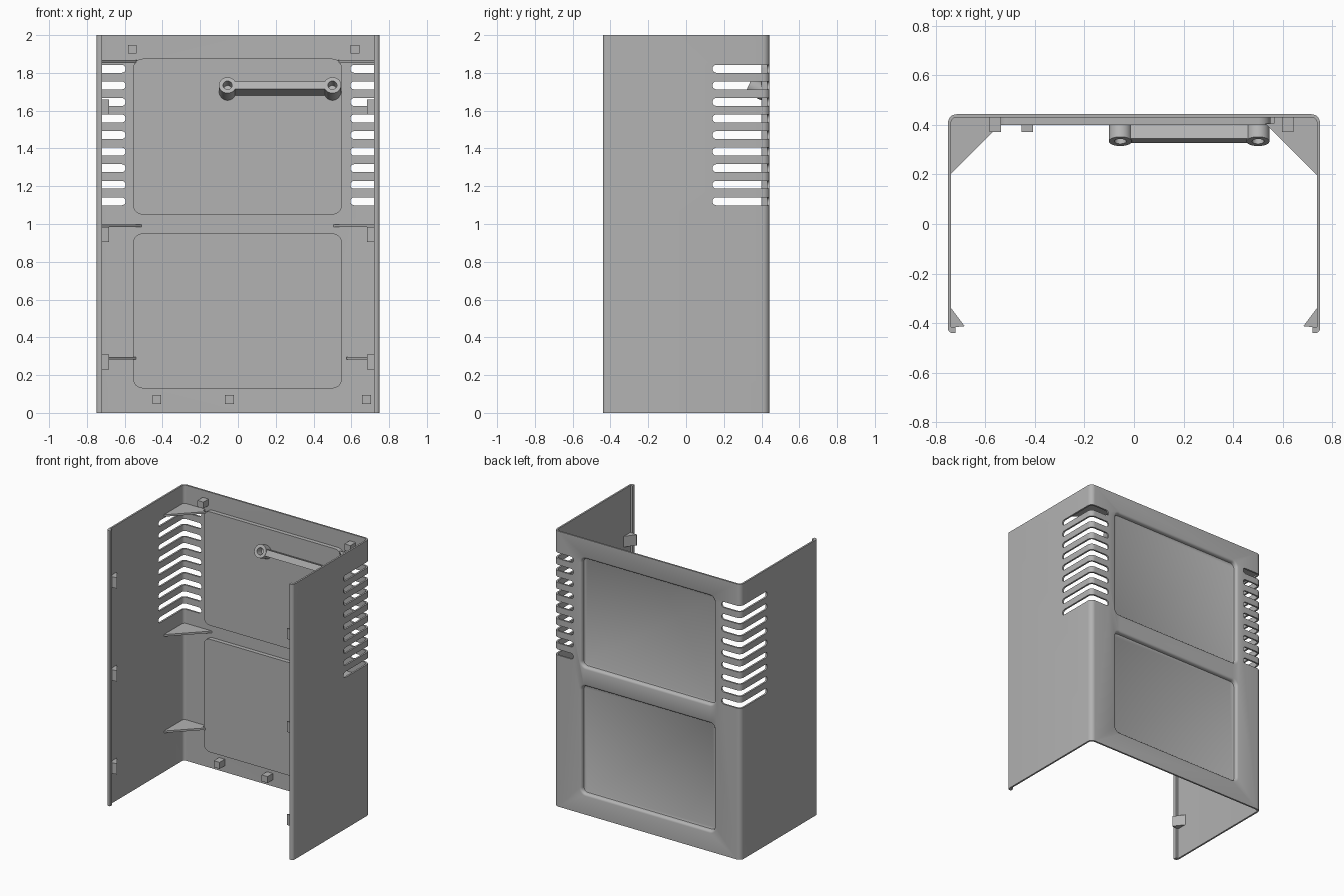
import bpy, bmesh
from math import sin, cos, pi, radians

if "Cube" in bpy.data.objects:
    bpy.data.objects.remove(bpy.data.objects["Cube"], do_unlink=True)

grey = bpy.data.materials.new("plain_grey")
grey.use_nodes = True
grey.diffuse_color = (0.45, 0.45, 0.45, 1)
grey.node_tree.nodes["Principled BSDF"].inputs["Base Color"].default_value = (0.45, 0.45, 0.45, 1)

AXES = {"x": lambda a, b, t: (t, a, b),
        "y": lambda a, b, t: (a, t, b),
        "z": lambda a, b, t: (a, b, t)}


def loft(bm, loops):
    """Skin a stack of equal-length closed loops and cap both ends."""
    rings = [[bm.verts.new(p) for p in loop] for loop in loops]
    n = len(rings[0])
    for r, s in zip(rings, rings[1:]):
        for i in range(n):
            bm.faces.new((r[i], r[(i + 1) % n], s[(i + 1) % n], s[i]))
    bm.faces.new(rings[0][::-1])
    bm.faces.new(rings[-1])


def prism(bm, pts, axis, lo, hi):
    loft(bm, [[AXES[axis](a, b, t) for a, b in pts] for t in (lo, hi)])


def finish(name, bm):
    bmesh.ops.recalc_face_normals(bm, faces=bm.faces)
    mesh = bpy.data.meshes.new(name)
    bm.to_mesh(mesh)
    bm.free()
    mesh.materials.append(grey)
    ob = bpy.data.objects.new(name, mesh)
    bpy.context.collection.objects.link(ob)
    return ob


def activate(ob):
    bpy.ops.object.select_all(action="DESELECT")
    ob.select_set(True)
    bpy.context.view_layer.objects.active = ob


def boolean(target, tool, operation):
    activate(target)
    mod = target.modifiers.new("cut", "BOOLEAN")
    mod.object, mod.operation, mod.solver = tool, operation, "EXACT"
    bpy.ops.object.modifier_apply(modifier=mod.name)
    bpy.data.objects.remove(tool, do_unlink=True)


def arc(cx, cy, r, a0, a1, n=8):
    angles = [radians(a0 + (a1 - a0) * i / n) for i in range(n + 1)]
    return [(cx + r * cos(a), cy + r * sin(a)) for a in angles]


def rounded_rect(x0, x1, y0, y1, r):
    return (arc(x1 - r, y1 - r, r, 0, 90) + arc(x0 + r, y1 - r, r, 90, 180)
            + arc(x0 + r, y0 + r, r, 180, 270) + arc(x1 - r, y0 + r, r, 270, 360))


# Shell: U-shaped wall with rounded corners and inturned front lips
half = (arc(0.715, 0.4075, 0.035, 90, 0) + arc(0.73, -0.42, 0.02, 0, -90)
        + [(0.72, -0.44), (0.72, -0.415), (0.7375, -0.415)]
        + arc(0.715, 0.4075, 0.0225, 0, 90))
bm = bmesh.new()
prism(bm, half + [(-x, y) for x, y in reversed(half)], "z", 0, 2)
shell = finish("shell", bm)

# Two pressed panels: raised inside, recessed outside with a softened rim
PANELS = [(0.13, 0.95), (1.05, 1.875)]
bm = bmesh.new()
for z0, z1 in PANELS:
    prism(bm, rounded_rect(-0.555, 0.55, z0, z1, 0.05), "y", 0.40, 0.435)
boolean(shell, finish("panel_blocks", bm), "UNION")

bm = bmesh.new()
for z0, z1 in PANELS:
    steps = [(0.4125, 0.03), (0.416, 0.022), (0.427, 0.02), (0.435, 0.017),
             (0.44, 0.012), (0.4425, 0.004), (0.46, 0.004)]
    loft(bm, [[(a, y, b) for a, b in
               rounded_rect(-0.555 + m, 0.55 - m, z0 + m, z1 - m, 0.055 - m)]
              for y, m in steps])
boolean(shell, finish("panel_recesses", bm), "DIFFERENCE")

# Vent slots wrapping round both back corners
side_bm, back_bm = bmesh.new(), bmesh.new()
for i in range(9):
    z = 1.12 + i * 0.0877
    for s in (-1, 1):
        prism(side_bm, rounded_rect(0.14, 0.5, z - 0.021, z + 0.021, 0.0205),
              "x", s * 0.72, s * 0.8)
        lo, hi = sorted((s * 0.595, s * 0.8))
        prism(back_bm, rounded_rect(lo, hi, z - 0.021, z + 0.021, 0.0205),
              "y", 0.41, 0.5)
boolean(shell, finish("side_slots", side_bm), "DIFFERENCE")
boolean(shell, finish("back_slots", back_bm), "DIFFERENCE")

# Corner gussets: side, height, inner tip
for s, z, tip in [(-1, 1.86, 0.535), (1, 1.86, 0.53), (-1, 0.99, 0.505),
                  (1, 0.99, 0.5), (-1, 0.29, 0.535), (1, 0.29, 0.575)]:
    y = 0.435 if z == 0.99 else 0.405
    pts = [(0.744, y - (0.744 - tip)), (0.742, 0.41), (0.72, 0.435)]
    if y < 0.43:
        pts += [(max(0.565, tip + 0.005), 0.435), (max(0.565, tip + 0.005), y)]
    pts.append((tip, y))
    bm = bmesh.new()
    prism(bm, [(s * a, b) for a, b in pts], "z", z - 0.007, z + 0.007)
    finish("corner_gusset", bm)

# Wedge clips behind the front lips
for s in (-1, 1):
    for z in (0.23, 0.905, 1.58):
        bm = bmesh.new()
        prism(bm, [(s * 0.744, -0.33), (s * 0.684, -0.41), (s * 0.684, -0.412),
                   (s * 0.744, -0.418)], "z", z, z + 0.078)
        finish("front_clip", bm)

# Small square locating blocks on the back wall
for x, z in [(-0.56, 1.925), (0.62, 1.925), (-0.43, 0.07), (-0.045, 0.07), (0.68, 0.07)]:
    bm = bmesh.new()
    h = 0.0235
    prism(bm, [(x - h, z - h), (x + h, z - h), (x + h, z + h), (x - h, z + h)],
          "y", 0.37, 0.435)
    finish("locating_block", bm)

# Tilted bracket: two drilled bosses joined by a bar
TILT = radians(24)


def tilted(x, v, depth=0):
    """Point on the tilted front plane, pushed back along its axis."""
    return (x, 0.333 + v * sin(TILT) + depth * cos(TILT),
            1.735 + v * cos(TILT) - depth * sin(TILT))


def to_wall(p, y=0.405):
    """Slide a point along the tilted axis to the panel."""
    return (p[0], y, p[2] - (y - p[1]) * sin(TILT) / cos(TILT))


for cx in (-0.055, 0.5):
    outer = [tilted(x, v) for x, v in arc(cx, 0, 0.046, 0, 352.5, 47)]
    rim = [tilted(x, v) for x, v in arc(cx, 0, 0.024, 0, 352.5, 47)]
    floor = [tilted(x, v, 0.05) for x, v in arc(cx, 0, 0.02, 0, 352.5, 47)]
    bm = bmesh.new()
    loft(bm, [[to_wall(p) for p in outer], outer, rim, floor])
    finish("bracket_boss", bm)

front = [tilted(x, v, 0.003) for x, v in
         [(-0.02, -0.022), (0.465, -0.022), (0.465, 0.022), (-0.02, 0.022)]]
bm = bmesh.new()
loft(bm, [[to_wall(p) for p in front], front])
finish("bracket_bar", bm)

# Smooth curved areas, keep edges crisp
for ob in list(bpy.context.scene.objects):
    if ob.type == "MESH":
        activate(ob)
        bpy.ops.object.shade_smooth_by_angle(angle=radians(30))
